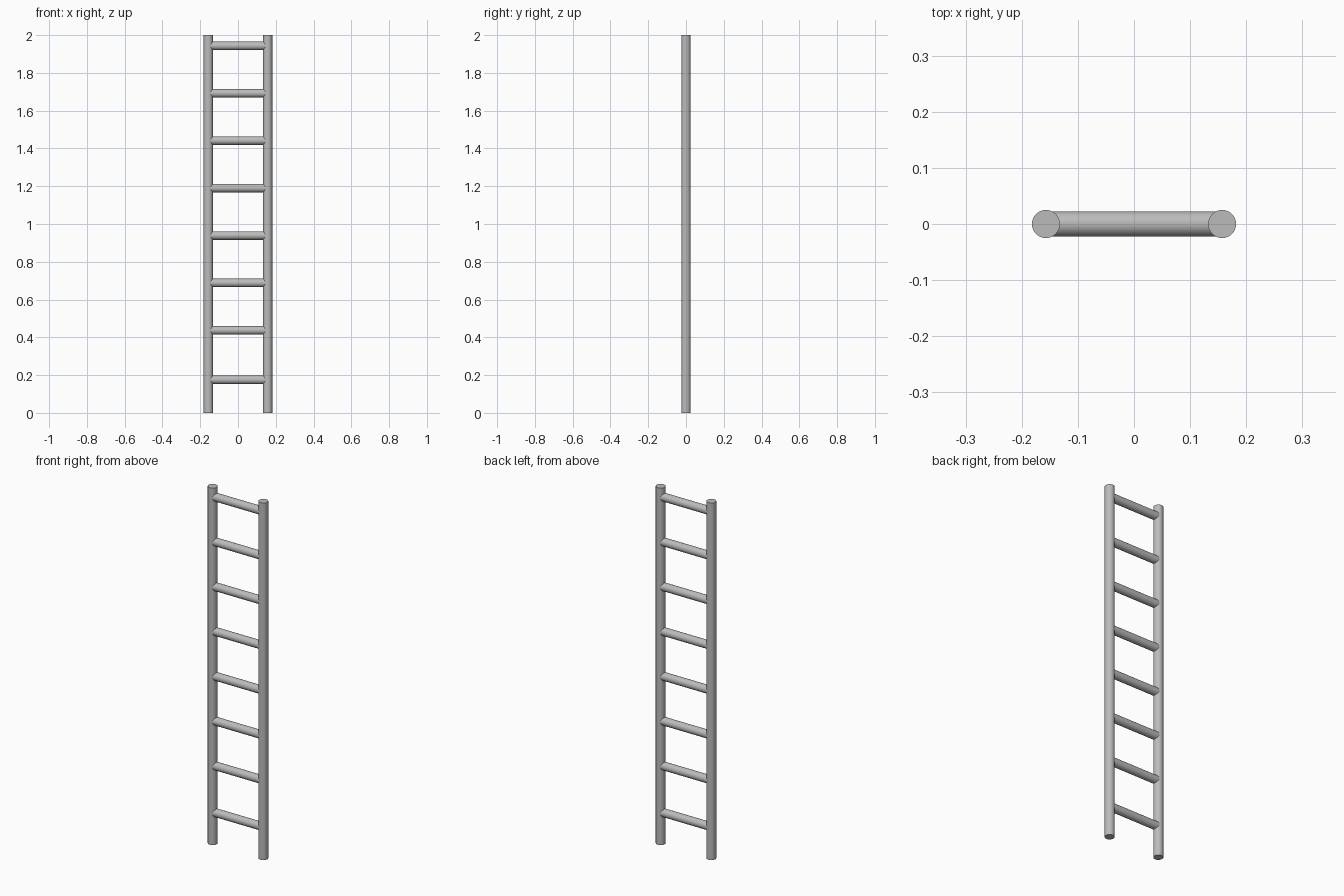
import bpy
import math

cube = bpy.data.objects.get("Cube")
if cube:
    bpy.data.objects.remove(cube, do_unlink=True)

metal = bpy.data.materials.new("grey metal")
metal.use_nodes = True
colour = (0.5, 0.5, 0.5, 1)
metal.diffuse_color = colour
metal.node_tree.nodes["Principled BSDF"].inputs["Base Color"].default_value = colour

RAIL_X = 0.157
RAIL_RADIUS = 0.025
RUNG_RADIUS = 0.0225


def tube(name, radius, length, location, rotation=(0, 0, 0)):
    bpy.ops.mesh.primitive_cylinder_add(vertices=32, radius=radius, depth=length,
                                        location=location, rotation=rotation)
    obj = bpy.context.object
    obj.name = name
    obj.data.materials.append(metal)
    bpy.ops.object.shade_smooth_by_angle(angle=math.radians(30))
    return obj


# Upright rails
for side, sign in (("left", 1), ("right", -1)):
    tube(f"{side}_rail", RAIL_RADIUS, 2, (sign * RAIL_X, 0, 1))

# Rungs: evenly spaced from the top, the lowest one set slightly further down
heights = [1.943 - 0.251 * i for i in range(7)] + [0.175]
for i, z in enumerate(heights, 1):
    tube(f"rung_{i}", RUNG_RADIUS, 2 * RAIL_X, (0, 0, z), (0, math.pi / 2, 0))
